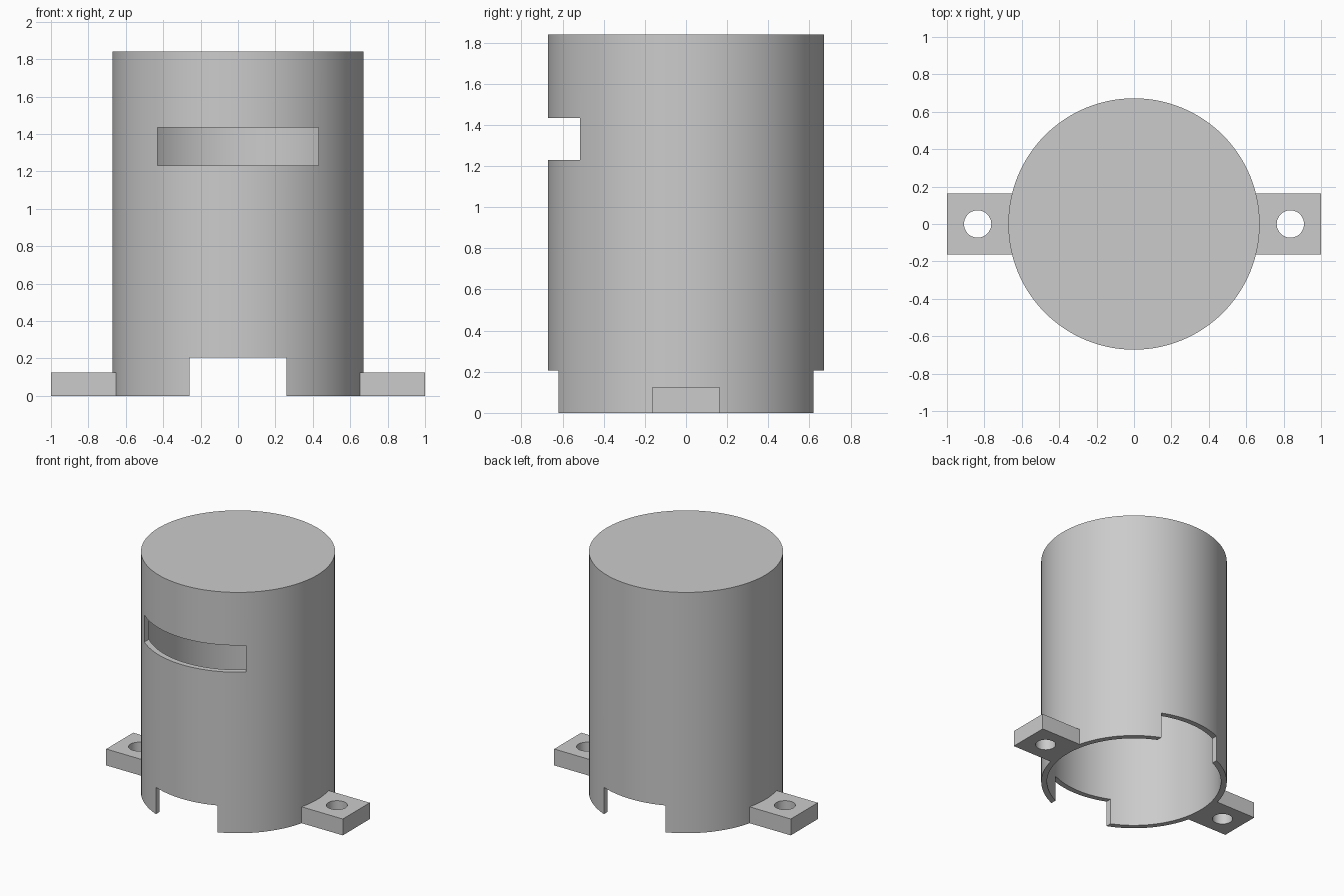
import bpy

cube = bpy.data.objects.get("Cube")
if cube:
    bpy.data.objects.remove(cube, do_unlink=True)

RADIUS, WALL, HEIGHT = 0.672, 0.042, 1.84

grey = bpy.data.materials.new("light grey")
grey.use_nodes = True
grey.diffuse_color = (0.6, 0.6, 0.6, 1)
grey.node_tree.nodes["Principled BSDF"].inputs["Base Color"].default_value = (0.6, 0.6, 0.6, 1)


def box(name, x, y, z):
    """Box spanning the given (low, high) ranges."""
    spans = (x, y, z)
    bpy.ops.mesh.primitive_cube_add(size=1, location=[(a + b) / 2 for a, b in spans])
    ob = bpy.context.object
    ob.name = name
    ob.scale = [b - a for a, b in spans]
    bpy.ops.object.transform_apply(location=False, rotation=False, scale=True)
    ob.data.materials.append(grey)
    return ob


def cylinder(name, radius, z, x=0, sides=128):
    bpy.ops.mesh.primitive_cylinder_add(vertices=sides, radius=radius, depth=z[1] - z[0],
                                        location=(x, 0, sum(z) / 2))
    ob = bpy.context.object
    ob.name = name
    ob.data.materials.append(grey)
    return ob


def cut(target, cutter):
    """Subtract the cutter from the target and discard it."""
    mod = target.modifiers.new("cut", 'BOOLEAN')
    mod.operation = 'DIFFERENCE'
    mod.solver = 'EXACT'
    mod.object = cutter
    cutter.hide_render = True
    bpy.context.view_layer.objects.active = target
    bpy.ops.object.modifier_apply(modifier=mod.name)
    bpy.data.objects.remove(cutter, do_unlink=True)


def smooth(ob):
    bpy.ops.object.select_all(action='DESELECT')
    ob.select_set(True)
    bpy.context.view_layer.objects.active = ob
    bpy.ops.object.shade_smooth_by_angle(angle=0.5)


# Hollow housing, closed at the top and open below
housing = cylinder("housing", RADIUS, (0, HEIGHT))
cut(housing, cylinder("bore", RADIUS - WALL, (-0.1, HEIGHT - WALL)))

# Viewing slot in the front wall
cut(housing, box("slot_cutter", (-0.43, 0.43), (-1, -0.3), (1.23, 1.435)))

# Notches through the front and back of the lower rim
cut(housing, box("notch_cutter", (-0.26, 0.26), (-1, 1), (-0.1, 0.205)))
smooth(housing)

# Mounting tabs, each with a screw hole
for name, side in (("left_tab", 1), ("right_tab", -1)):
    tab = box(name, sorted((side * 0.64, side)), (-0.163, 0.163), (0, 0.125))
    cut(tab, cylinder("screw_hole", 0.073, (-0.1, 0.3), side * 0.836, 48))
    smooth(tab)
